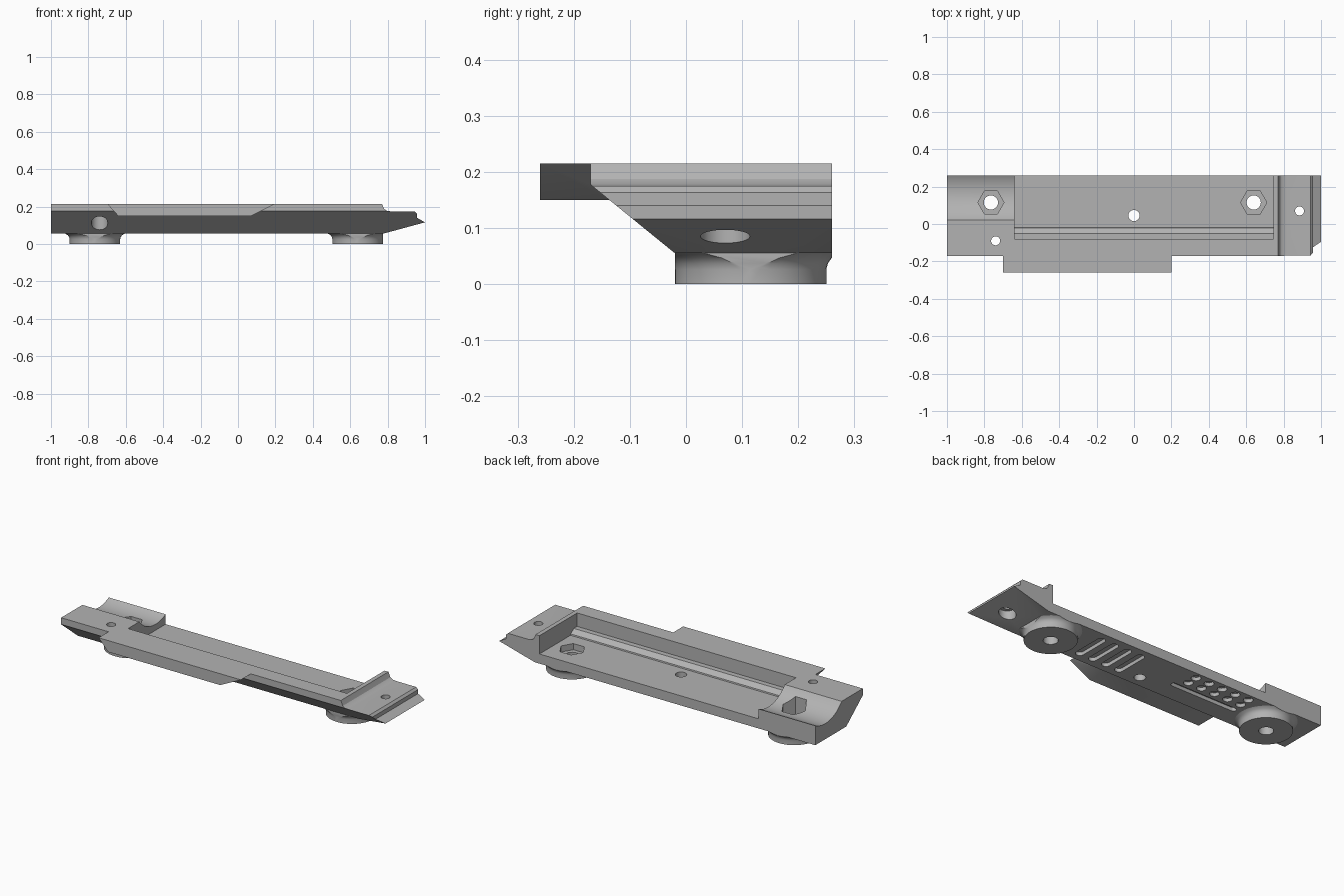
import bpy, bmesh, math
from mathutils import Vector

if "Cube" in bpy.data.objects:
    bpy.data.objects.remove(bpy.data.objects["Cube"])

grey = bpy.data.materials.new("plain_grey")
grey.use_nodes = True
grey.diffuse_color = (0.45, 0.45, 0.45, 1)
grey.node_tree.nodes["Principled BSDF"].inputs["Base Color"].default_value = (0.45, 0.45, 0.45, 1)


def finish(name, bm):
    bmesh.ops.recalc_face_normals(bm, faces=bm.faces)
    mesh = bpy.data.meshes.new(name)
    bm.to_mesh(mesh)
    bm.free()
    mesh.materials.append(grey)
    obj = bpy.data.objects.new(name, mesh)
    bpy.context.collection.objects.link(obj)
    return obj


def prism(name, outline, axis, start, end):
    """Extrude a 2D outline along one axis."""
    def place(p, t):
        return {"x": (t, p[0], p[1]), "y": (p[0], t, p[1]), "z": (p[0], p[1], t)}[axis]
    bm = bmesh.new()
    face = bm.faces.new([bm.verts.new(place(p, start)) for p in outline])
    ext = bmesh.ops.extrude_face_region(bm, geom=[face])
    verts = [v for v in ext["geom"] if isinstance(v, bmesh.types.BMVert)]
    move = Vector(place((0, 0), end)) - Vector(place((0, 0), start))
    bmesh.ops.translate(bm, verts=verts, vec=move)
    return finish(name, bm)


def circle(cx, cy, r, n=32):
    return [(cx + r * math.cos(math.tau * i / n), cy + r * math.sin(math.tau * i / n)) for i in range(n)]


def slot(cx, cy, length, width, along_y):
    """Outline of a round-ended slot."""
    pts = []
    for end in (1, -1):
        for i in range(9):
            a = math.pi * (i / 8 - 0.5) + (0 if end == 1 else math.pi)
            u = end * (length - width) / 2 + width / 2 * math.cos(a)
            v = width / 2 * math.sin(a)
            pts.append((cx - v, cy + u) if along_y else (cx + u, cy + v))
    return pts


def lathe(name, profile, cx, cy, n=48):
    """Closed turned solid from (radius, height) pairs."""
    bm = bmesh.new()
    rings = [[bm.verts.new((x, y, z)) for x, y in circle(cx, cy, r, n)] for r, z in profile]
    for low, high in zip(rings, rings[1:]):
        for i in range(n):
            j = (i + 1) % n
            bm.faces.new((low[i], low[j], high[j], high[i]))
    bm.faces.new(rings[0])
    bm.faces.new(rings[-1])
    return finish(name, bm)


def combine(target, tool, operation):
    tool.hide_render = True
    mod = target.modifiers.new("cut", "BOOLEAN")
    mod.operation = operation
    mod.solver = "EXACT"
    mod.object = tool
    bpy.context.view_layer.objects.active = target
    bpy.ops.object.modifier_apply(modifier=mod.name)
    bpy.data.objects.remove(tool)


TOP, BASE, FLOOR = 0.215, 0.055, 0.11

# Main plate: lengthwise outline with wedge tip, crossed with the chamfered section
plate = prism("mounting_plate", [
    (-1, BASE), (0.775, BASE), (1, 0.116), (0.957, 0.14), (0.957, 0.163), (0.945, 0.175),
    (0.815, 0.175), (0.795, 0.178), (0.782, 0.187), (0.776, 0.2), (0.77, TOP), (-1, TOP)], "y", -0.4, 0.4)
section = prism("section", [(-0.02, BASE), (0.26, BASE), (0.26, TOP), (-0.17, TOP), (-0.17, 0.177)],
                "x", -1.2, 1.2)
combine(plate, section, "INTERSECT")

# Front ledge with slanted ends
ledge = prism("front_ledge", [(-0.7, TOP), (0.2, TOP), (0.07, 0.15), (-0.64, 0.15)], "y", -0.26, -0.12)
combine(plate, ledge, "UNION")

# Round feet with flared necks, trimmed to the flat underside
FEET = [(-0.765, 0.115), (0.64, 0.115)]
for cx, cy in FEET:
    foot = lathe("foot", [(0.135, 0), (0.135, 0.026), (0.138, 0.037), (0.145, 0.047),
                          (0.158, BASE), (0.158, 0.062)], cx, cy)
    trim = prism("trim", [(-0.99, -0.02), (0.775, -0.02), (0.775, 0.26), (-0.99, 0.26)], "z", -0.1, 0.1)
    combine(foot, trim, "INTERSECT")
    combine(plate, foot, "UNION")

# Long pocket, open at the back, with a sloped step along its front wall
pocket = prism("pocket", [(0.4, FLOOR), (-0.02, FLOOR), (-0.022, 0.117), (-0.05, 0.138),
                          (-0.08, 0.138), (-0.08, 0.4), (0.4, 0.4)], "x", -0.64, 0.745)
combine(plate, pocket, "DIFFERENCE")

# Curved channel at the right-hand end
combine(plate, prism("channel", circle(0.17, 0.334, 0.19, 96), "x", -1.1, -0.62), "DIFFERENCE")

# Nut recesses and bolt holes through the feet
for cx, cy in FEET:
    combine(plate, prism("nut_recess", circle(cx, cy, 0.07, 6), "z", 0.075, 0.4), "DIFFERENCE")
    combine(plate, prism("bolt_hole", circle(cx, cy, 0.038), "z", -0.1, 0.2), "DIFFERENCE")

# Small screw holes, the end ones widened from below
combine(plate, prism("centre_hole", circle(0, 0.045, 0.03), "z", -0.1, 0.4), "DIFFERENCE")
for cx, cy, depth in [(-0.74, -0.09, 0.155), (0.885, 0.07, 0.125)]:
    combine(plate, prism("screw_hole", circle(cx, cy, 0.024), "z", -0.1, 0.4), "DIFFERENCE")
    combine(plate, prism("screw_head", circle(cx, cy, 0.044), "z", -0.1, depth), "DIFFERENCE")

# Underside grip: cross slots, one long slot and two rows of dimples
grips = [slot(0.13 + 0.085 * i, 0.12, 0.21, 0.045, True) for i in range(4)]
grips.append(slot(-0.37, 0.1, 0.42, 0.03, False))
grips += [circle(-0.22 - 0.085 * i, y, 0.025, 20) for i in range(5) for y in (0.16, 0.22)]
for outline in grips:
    combine(plate, prism("grip_recess", outline, "z", 0.0, 0.075), "DIFFERENCE")

bpy.ops.object.select_all(action="DESELECT")
plate.select_set(True)
bpy.context.view_layer.objects.active = plate
bpy.ops.object.shade_smooth_by_angle(angle=math.radians(28))
